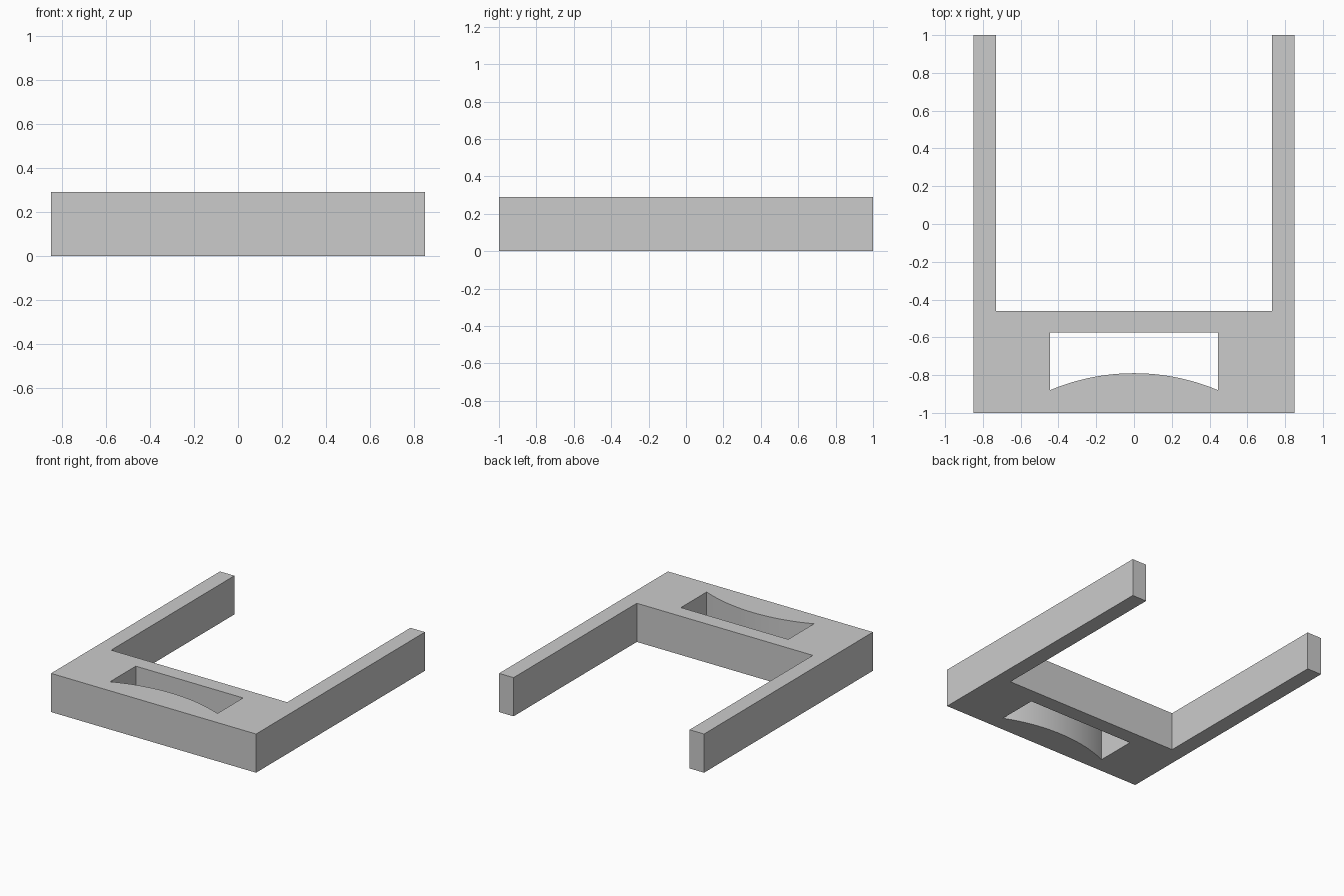
import bpy, bmesh, math

cube = bpy.data.objects.get("Cube")
if cube:
    bpy.data.objects.remove(cube, do_unlink=True)

HEIGHT = 0.29
HALF_WIDTH, ARM_INNER = 0.85, 0.73
BAR_BACK = -0.46
SLOT_HALF, SLOT_BACK, SLOT_CORNER, SLOT_PEAK = 0.445, -0.575, -0.88, -0.79

# Flat grey material
grey = bpy.data.materials.new("plain grey")
grey.use_nodes = True
colour = (0.6, 0.6, 0.6, 1)
grey.diffuse_color = colour
grey.node_tree.nodes["Principled BSDF"].inputs["Base Color"].default_value = colour

# U-shaped outline: wide front bar with two arms reaching back
outline = [(-HALF_WIDTH, -1), (HALF_WIDTH, -1), (HALF_WIDTH, 1), (ARM_INNER, 1),
           (ARM_INNER, BAR_BACK), (-ARM_INNER, BAR_BACK), (-ARM_INNER, 1), (-HALF_WIDTH, 1)]

# Slot outline: straight back and sides, front edge bowed as a circular arc
rise = SLOT_PEAK - SLOT_CORNER
radius = (SLOT_HALF ** 2 + rise ** 2) / (2 * rise)
spread = math.asin(SLOT_HALF / radius)
STEPS = 32
slot = [(SLOT_HALF, SLOT_BACK), (-SLOT_HALF, SLOT_BACK)]
for i in range(STEPS + 1):
    a = spread * (2 * i / STEPS - 1)
    slot.append((radius * math.sin(a), SLOT_PEAK - radius + radius * math.cos(a)))


def add_loop(bm, points):
    verts = [bm.verts.new((x, y, 0)) for x, y in points]
    return [bm.edges.new((v, verts[i - 1])) for i, v in enumerate(verts)]


# Fill between the two outlines, then extrude to full height
bm = bmesh.new()
edges = add_loop(bm, outline) + add_loop(bm, slot)
bmesh.ops.triangle_fill(bm, edges=edges, use_beauty=True)
result = bmesh.ops.extrude_face_region(bm, geom=bm.faces[:], use_keep_orig=True)
top = [g for g in result["geom"] if isinstance(g, bmesh.types.BMVert)]
bmesh.ops.translate(bm, verts=top, vec=(0, 0, HEIGHT))
bmesh.ops.recalc_face_normals(bm, faces=bm.faces[:])

mesh = bpy.data.meshes.new("u_frame")
bm.to_mesh(mesh)
bm.free()
mesh.materials.append(grey)
frame = bpy.data.objects.new("u_frame", mesh)
bpy.context.collection.objects.link(frame)

# Smooth the bowed slot wall and keep the corners sharp
bpy.ops.object.select_all(action="DESELECT")
frame.select_set(True)
bpy.context.view_layer.objects.active = frame
bpy.ops.object.shade_smooth_by_angle(angle=math.radians(30))
